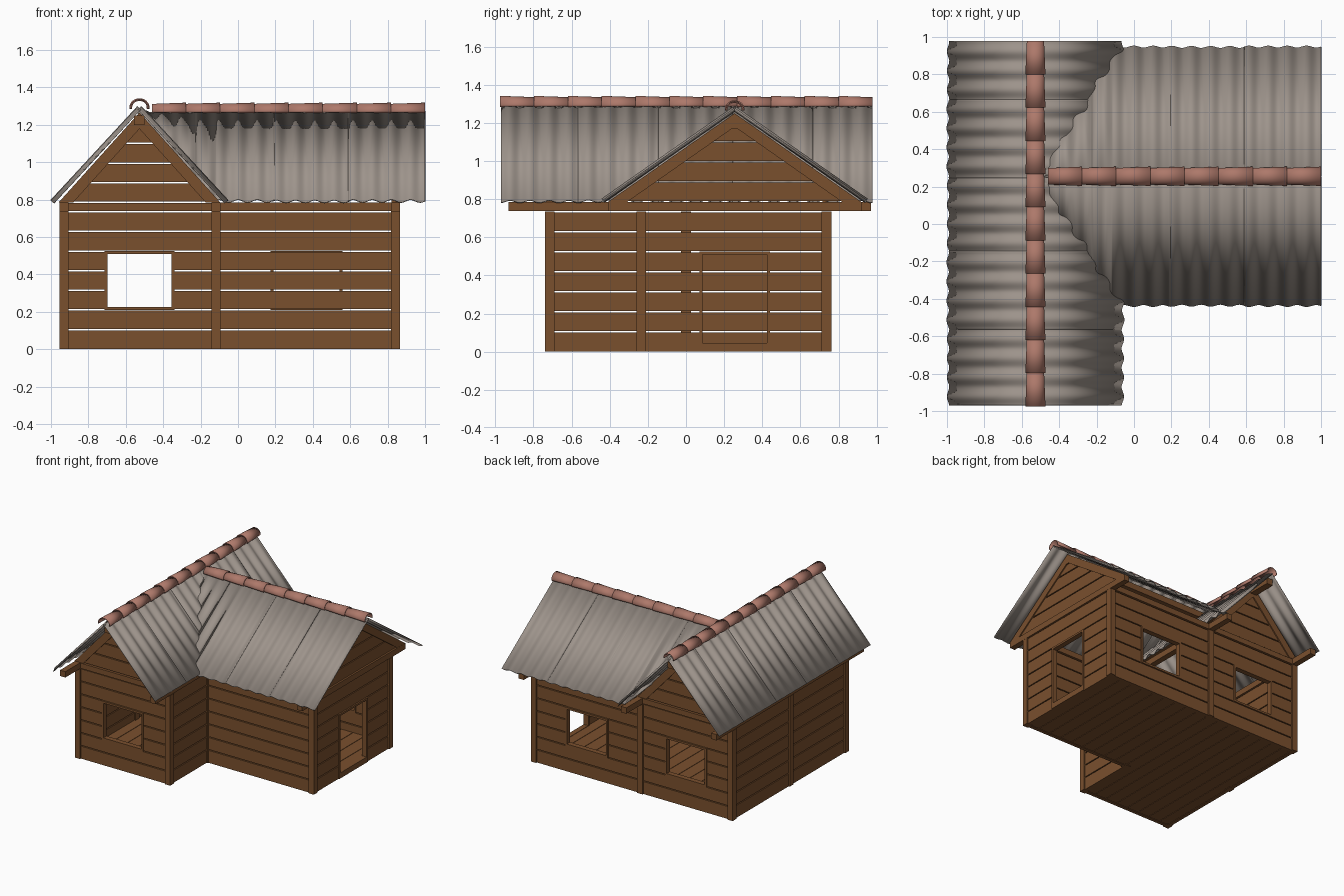
import bpy, bmesh, math
from mathutils import Vector

if "Cube" in bpy.data.objects:
    bpy.data.objects.remove(bpy.data.objects["Cube"])


def material(name, rgb):
    m = bpy.data.materials.new(name)
    m.diffuse_color = (*rgb, 1)
    m.use_nodes = True
    m.node_tree.nodes["Principled BSDF"].inputs["Base Color"].default_value = m.diffuse_color
    return m


WOOD = material("brown wood", (0.195, 0.080, 0.027))
SHEET = material("grey corrugated sheet", (0.34, 0.295, 0.26))
CLAY = material("clay ridge", (0.42, 0.19, 0.145))


def finish(name, bm, mat, smooth=False, thick=0):
    bmesh.ops.recalc_face_normals(bm, faces=bm.faces)
    me = bpy.data.meshes.new(name)
    bm.to_mesh(me)
    bm.free()
    me.materials.append(mat)
    ob = bpy.data.objects.new(name, me)
    bpy.context.collection.objects.link(ob)
    if smooth:
        bpy.ops.object.select_all(action='DESELECT')
        ob.select_set(True)
        bpy.context.view_layer.objects.active = ob
        bpy.ops.object.shade_smooth_by_angle(angle=math.radians(40))
    if thick:
        mod = ob.modifiers.new("thickness", 'SOLIDIFY')
        mod.thickness = thick
        mod.offset = 0
    return ob


def pos(axis, t, a, z):
    """t runs along the axis, a across it."""
    return Vector((t, a, z)) if axis == 'x' else Vector((a, t, z))


def prism(bm, axis, pts, t0, t1):
    """Extrude an (across, z) outline along an axis."""
    ends = [[bm.verts.new(pos(axis, t, a, z)) for a, z in pts] for t in (t0, t1)]
    n = len(pts)
    bm.faces.new(ends[0])
    bm.faces.new(ends[1][::-1])
    for i in range(n):
        j = (i + 1) % n
        bm.faces.new((ends[0][i], ends[0][j], ends[1][j], ends[1][i]))


def bar(bm, axis, t0, t1, a0, a1, z0, z1):
    prism(bm, axis, [(a0, z0), (a1, z0), (a1, z1), (a0, z1)], t0, t1)


PITCH, GAP = 0.105, 0.004


def wall(name, axis, t0, t1, c, hole=None):
    """Horizontal planks with see-through gaps; hole = (start, end, first row, last row)."""
    bm = bmesh.new()
    for k in range(7):
        spans = [(t0, t1)]
        if hole and hole[2] <= k <= hole[3]:
            spans = [(t0, hole[0]), (hole[1], t1)]
        for s, e in spans:
            bar(bm, axis, s, e, c - .014, c + .014,
                0 if k == 0 else k * PITCH + GAP, (k + 1) * PITCH - GAP)
    finish(name, bm, WOOD)
    if hole:
        # frame around the opening
        s, e, z0, z1 = hole[0], hole[1], hole[2] * PITCH, (hole[3] + 1) * PITCH
        w, d = .016, .021
        bm = bmesh.new()
        bar(bm, axis, s, s + w, c - d, c + d, z0, z1)
        bar(bm, axis, e - w, e, c - d, c + d, z0, z1)
        bar(bm, axis, s + w, e - w, c - d, c + d, z1 - w, z1)
        bar(bm, axis, s + w, e - w, c - d, c + d, z0, z0 + (.045 if z0 == 0 else w))
        finish(name + "_frame", bm, WOOD)


# walls of the L-shaped plan
X0, XM, X1 = -.93, -.117, .842
Y0, YM, Y1 = -.715, -.235, .737
wall("left_wing_front_wall", 'x', X0, XM, Y0, (-.715, -.34, 2, 4))
wall("left_wing_back_wall", 'x', X0, XM, Y1, (-.715, -.34, 2, 4))
wall("right_wing_front_wall", 'x', XM, X1, YM)
wall("right_wing_back_wall", 'x', XM, X1, Y1, (.175, .56, 2, 4))
wall("left_side_wall", 'y', Y0, Y1, X0)
wall("inner_corner_wall", 'y', Y0, YM, XM)
wall("right_side_wall", 'y', YM, Y1, X1, (.07, .44, 0, 4))

# posts
bm = bmesh.new()
for x, y in ((X0, Y0), (X0, 0), (X0, Y1), (XM, Y0), (XM, YM), (XM, Y1), (X1, YM), (X1, Y1)):
    bar(bm, 'x', x - .024, x + .024, y - .025, y + .025, 0, .735)
finish("posts", bm, WOOD)

# floor boards
bm = bmesh.new()
for n, a, b, y in ((8, -.94, -.105, -.725), (9, -.105, .85, -.245)):
    w = (b - a) / n
    for i in range(n):
        bar(bm, 'y', y, .745, a + i * w + .002, a + (i + 1) * w - .002, .004, .042)
finish("floor_boards", bm, WOOD)

# top beams and ridge beams
bm = bmesh.new()
for x in (X0, XM):
    bar(bm, 'y', -.93, .97, x - .024, x + .024, .737, .785)
for y in (Y0, Y1):
    bar(bm, 'x', X0 + .024, XM - .024, y - .022, y + .022, .739, .782)
for y in (YM, Y1):
    bar(bm, 'x', XM + .024, X1 - .022, y - .022, y + .022, .739, .785)
bar(bm, 'y', -.41, .92, X1 - .023, X1 + .023, .737, .785)
finish("top_beams", bm, WOOD)
bm = bmesh.new()
bar(bm, 'y', -.93, .95, -.555, -.5, 1.2, 1.25)
bar(bm, 'x', -.45, .865, .23, .28, 1.17, 1.22)
finish("ridge_beams", bm, WOOD)

RX, RY = -.527, .255          # ridge positions


def gable(name, axis, t, c, half, apex):
    base = .785
    slope = (apex - base) / half
    drop = .058 * math.sqrt(1 + slope * slope)   # vertical depth of a rafter
    bm = bmesh.new()
    for s in (-1, 1):
        prism(bm, axis, [(c + s * half, base), (c, apex), (c, apex - drop),
                         (c + s * (half - drop / slope), base)], t - .022, t + .022)
    z = base + GAP
    while z < apex - drop:
        top = min(z + PITCH - 2 * GAP, apex - drop * .6)
        wa, wb = ((apex - drop * .8 - q) / slope for q in (z, top))
        wb = max(wb, .004)
        prism(bm, axis, [(c - wa, z), (c + wa, z), (c + wb, top), (c - wb, top)],
              t - .013, t + .013)
        z += PITCH
    finish(name, bm, WOOD)


gable("front_gable", 'y', Y0, RX, .432, 1.265)
gable("back_gable", 'y', Y1, RX, .432, 1.265)
gable("right_gable", 'x', X1, RY, .665, 1.25)


# corrugated roof sheets
def roof_sheet(name, axis, c, half, zr, ze, s, e, side, lift, trim=None):
    rise = zr - ze
    ln = math.hypot(rise, half)
    na, nz = side * rise / ln, half / ln
    n = max(2, round((e - s) / .1025 * 12))
    bm = bmesh.new()
    rows = []
    for v in (0, 1):
        row = []
        for i in range(n + 1):
            t = s + (e - s) * i / n
            d = lift + .009 * math.cos(2 * math.pi * t / .1025)
            row.append(bm.verts.new(pos(axis, t, c + side * half * v + na * d,
                                        zr - rise * v + nz * d)))
        rows.append(row)
    for i in range(n):
        bm.faces.new((rows[0][i], rows[0][i + 1], rows[1][i + 1], rows[1][i]))
    if trim:
        bmesh.ops.bisect_plane(bm, geom=bm.verts[:] + bm.edges[:] + bm.faces[:],
                               plane_co=trim[0], plane_no=trim[1], clear_inner=True)
    finish(name, bm, SHEET, smooth=True, thick=.006)


valley = (Vector((RX - .035, 0, 1.29)), Vector((.51, 0, .465)))
for side, label in ((-1, "a"), (1, "b")):
    for i in range(5):
        s = -.97 + i * .405
        roof_sheet(f"left_wing_roof_{label}{i}", 'y', RX, .465, 1.29, .787,
                   s, min(s + .42, .978), side, .003 * (i % 2))
    for i, s in enumerate((-.63, -.225, .18, .59)):
        roof_sheet(f"right_wing_roof_{label}{i}", 'x', RY, .69, 1.272, .79,
                   s, min(s + .42, 1.0), side, .003 * (i % 2), valley)


# overlapping tapered ridge caps
def ridge_caps(name, axis, c, z, r, start, step, count):
    bm = bmesh.new()
    for k in range(count):
        rings = []
        for t, rad in ((start + k * step, r), (start + (k + 1.08 * (k < count - 1) + (k == count - 1)) * step, r - .007)):
            rings.append([bm.verts.new(pos(axis, t, c + rad * 1.12 * math.cos(a), z + rad * math.sin(a)))
                          for a in (math.pi * (-.06 + 1.12 * j / 14) for j in range(15))])
        for j in range(14):
            bm.faces.new((rings[0][j], rings[0][j + 1], rings[1][j + 1], rings[1][j]))
    finish(name, bm, CLAY, smooth=True, thick=.007)


ridge_caps("left_wing_ridge_caps", 'y', RX, 1.293, .045, -.975, .1775, 11)
ridge_caps("right_wing_ridge_caps", 'x', RY, 1.272, .043, 1.0, -.1825, 8)
